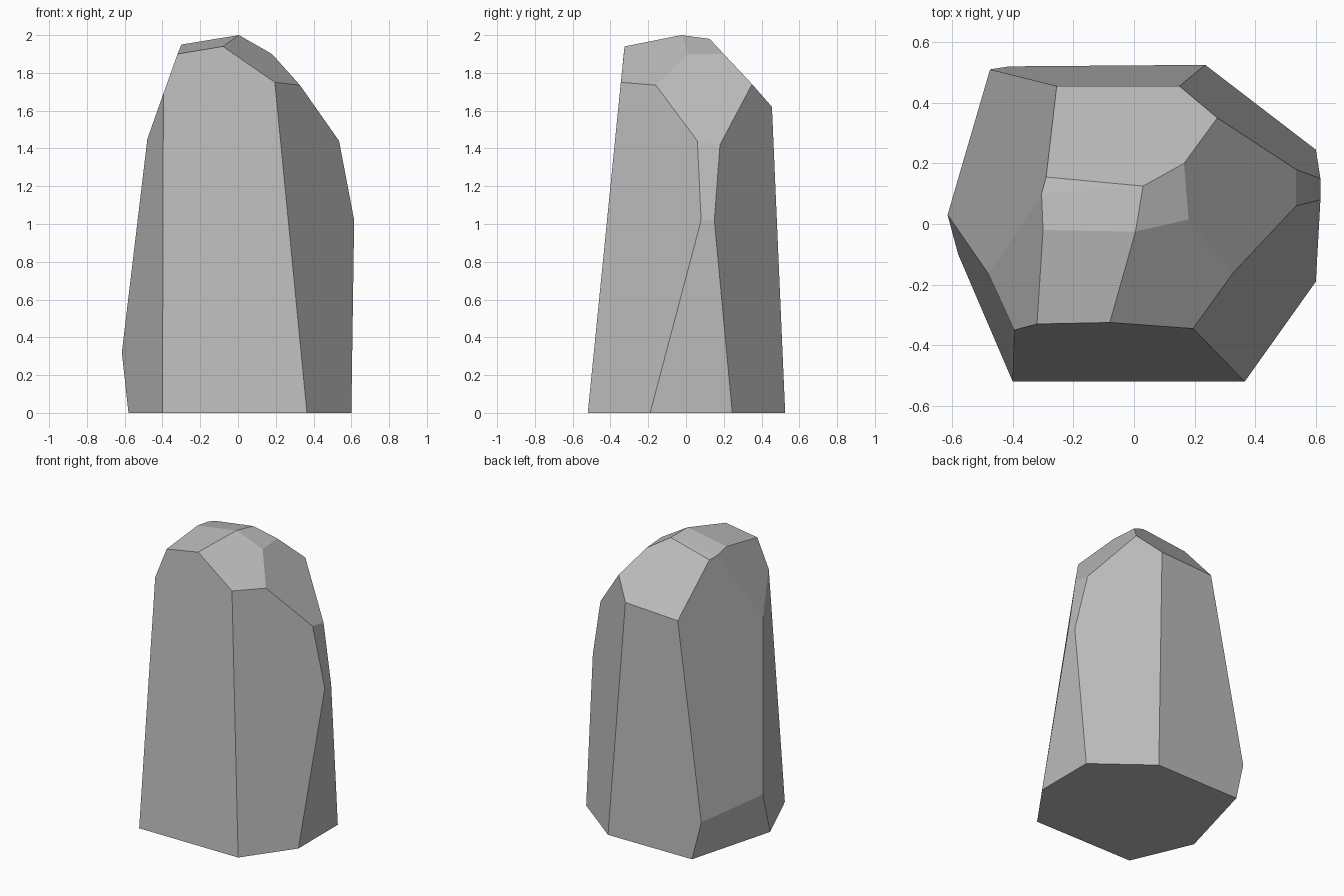
import bpy
import bmesh
from math import radians
from mathutils import Vector

default_cube = bpy.data.objects.get("Cube")
if default_cube:
    bpy.data.objects.remove(default_cube, do_unlink=True)


def make_material(name, value):
    """Plain matte grey, matching in viewport and render."""
    material = bpy.data.materials.new(name)
    material.use_nodes = True
    colour = (value, value, value, 1.0)
    material.diffuse_color = colour
    shader = material.node_tree.nodes["Principled BSDF"]
    shader.inputs["Base Color"].default_value = colour
    shader.inputs["Roughness"].default_value = 0.9
    return material


def faceted_stone(name, corners, material):
    """Wrap the corners in a convex shell and merge nearly flat neighbours."""
    bm = bmesh.new()
    for corner in corners:
        bm.verts.new(Vector(corner))
    hull = bmesh.ops.convex_hull(bm, input=bm.verts[:])
    loose = [v for v in hull["geom_interior"] if isinstance(v, bmesh.types.BMVert)]
    bmesh.ops.delete(bm, geom=loose, context="VERTS")
    bmesh.ops.dissolve_limit(bm, angle_limit=radians(2.5),
                             verts=bm.verts[:], edges=bm.edges[:])
    bmesh.ops.recalc_face_normals(bm, faces=bm.faces[:])
    mesh = bpy.data.meshes.new(name)
    bm.to_mesh(mesh)
    bm.free()
    mesh.materials.append(material)
    stone = bpy.data.objects.new(name, mesh)
    bpy.context.collection.objects.link(stone)
    return stone


# Footprint on the ground
footprint = [(x, y, 0) for x, y in (
    (-.4, -.52), (.365, -.52), (.6, -.19), (.6, .245),
    (.235, .525), (-.41, .52), (-.58, -.1))]

# Chipped lower left edge and the widest part of the right side
waist = [(-.615, .03, .32), (-.475, .51, .27),
         (.615, .08, 1.02), (.615, .15, 1.02)]

# Ring where the walls break into the sloping cap
shoulder = [(-.395, -.35, 1.69), (-.32, -.33, 1.9), (-.08, -.325, 1.94),
            (.195, -.345, 1.75), (.328, -.16, 1.735), (.535, .06, 1.44),
            (.535, .18, 1.42), (.275, .35, 1.74), (.15, .455, 1.62),
            (-.255, .455, 1.6), (-.48, -.165, 1.45)]

# Small tilted facets around the peak
crown = [(.005, -.025, 2), (.03, .125, 1.98), (.165, .2, 1.9),
         (.18, .015, 1.9), (-.3, -.02, 1.95), (-.305, .1, 1.93),
         (-.29, .155, 1.92)]

stone_grey = make_material("stone grey", 0.5)
faceted_stone("standing_stone", footprint + waist + shoulder + crown, stone_grey)
